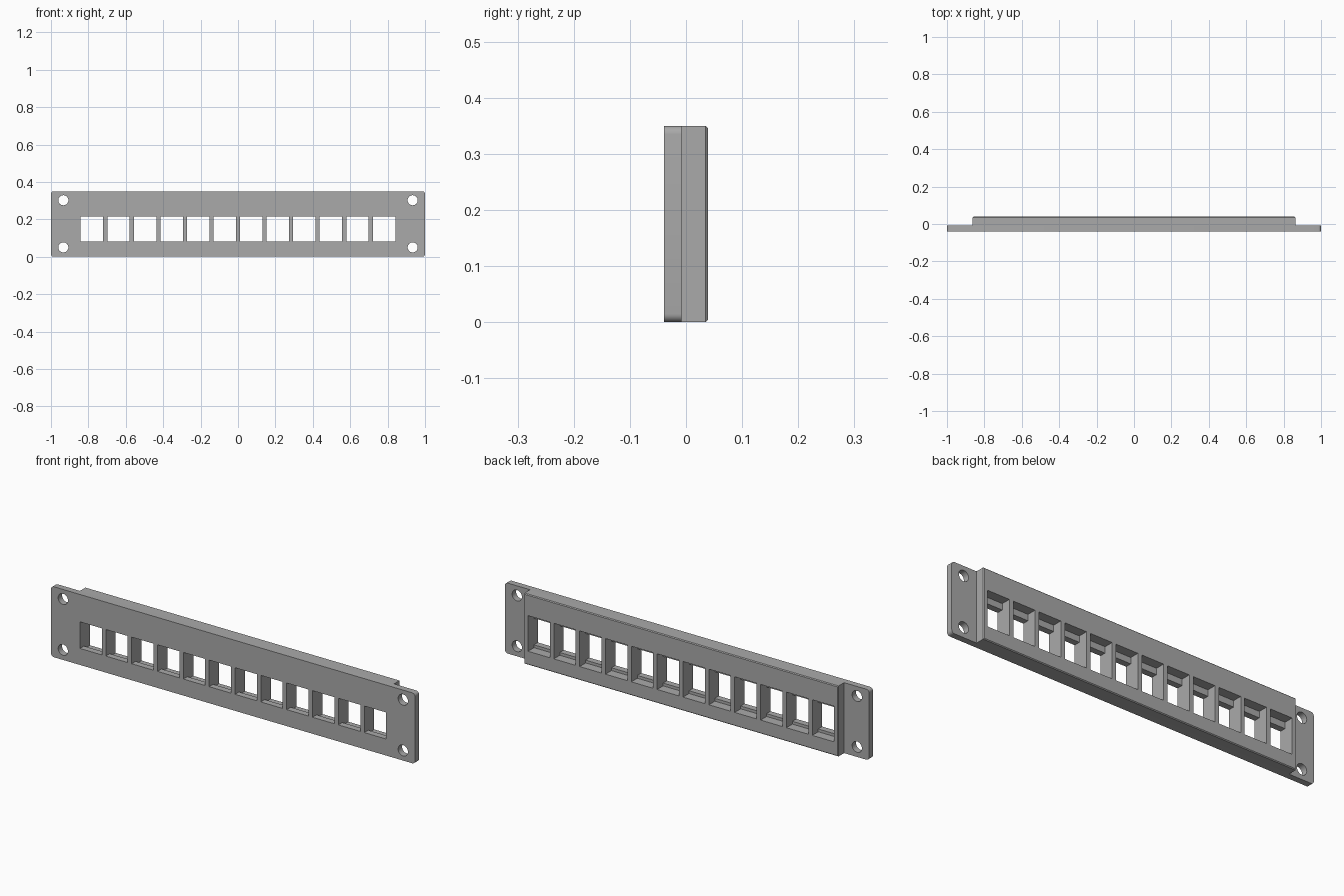
import bpy, bmesh, math
from mathutils import Matrix, Vector

if "Cube" in bpy.data.objects:
    bpy.data.objects.remove(bpy.data.objects["Cube"], do_unlink=True)

HEIGHT = 0.35
FRONT, STEP, BACK = -0.039, -0.008, 0.039
SLOTS, PITCH, SLOT_W = 12, 0.142, 0.12

grey = bpy.data.materials.new("plain grey")
grey.use_nodes = True
grey.diffuse_color = (0.4, 0.4, 0.4, 1)
grey.node_tree.nodes["Principled BSDF"].inputs["Base Color"].default_value = (0.4, 0.4, 0.4, 1)


def add_box(bm, x, y, z):
    """Add a box from (min, max) pairs."""
    size = Vector((x[1] - x[0], y[1] - y[0], z[1] - z[0]))
    mid = Vector((sum(x), sum(y), sum(z))) / 2
    bmesh.ops.create_cube(bm, size=1, matrix=Matrix.Translation(mid) @ Matrix.Diagonal(size).to_4x4())


def finish(bm, name):
    mesh = bpy.data.meshes.new(name)
    bm.to_mesh(mesh)
    bm.free()
    mesh.materials.append(grey)
    obj = bpy.data.objects.new(name, mesh)
    bpy.context.collection.objects.link(obj)
    return obj


def activate(obj):
    bpy.ops.object.select_all(action='DESELECT')
    obj.select_set(True)
    bpy.context.view_layer.objects.active = obj


def cut(obj, cutter):
    cutter.hide_render = True
    mod = obj.modifiers.new("openings", 'BOOLEAN')
    mod.operation = 'DIFFERENCE'
    mod.solver = 'EXACT'
    mod.object = cutter
    activate(obj)
    bpy.ops.object.modifier_apply(modifier=mod.name)
    bpy.data.objects.remove(cutter, do_unlink=True)
    bpy.ops.object.shade_smooth_by_angle(angle=math.radians(30))


def add_slots(bm, z):
    for i in range(SLOTS):
        x = (i - (SLOTS - 1) / 2) * PITCH
        add_box(bm, (x - SLOT_W / 2, x + SLOT_W / 2), (-0.1, 0.1), z)


# Front plate with rounded corners
bm = bmesh.new()
add_box(bm, (-1, 1), (FRONT, STEP), (0, HEIGHT))
corners = [e for e in bm.edges if abs(e.verts[0].co.y - e.verts[1].co.y) > 0.01]
bmesh.ops.bevel(bm, geom=corners, offset=0.015, segments=6, profile=0.5, affect='EDGES')
front_plate = finish(bm, "front_plate")

# Slots and mounting holes through the plate
bm = bmesh.new()
add_slots(bm, (0.082, 0.214))
for x in (-0.934, 0.934):
    for z in (0.05, 0.302):
        bmesh.ops.create_cone(bm, cap_ends=True, segments=32, radius1=0.027, radius2=0.027, depth=0.2,
                              matrix=Matrix.Translation((x, 0, z)) @ Matrix.Rotation(math.pi / 2, 4, 'X'))
cut(front_plate, finish(bm, "plate_cutter"))

# Thicker rear body with a chamfered back rim
bm = bmesh.new()
add_box(bm, (-0.863, 0.863), (STEP, BACK), (0, HEIGHT))
rim = [e for e in bm.edges if all(v.co.y > BACK - 0.001 for v in e.verts)]
bmesh.ops.bevel(bm, geom=rim, offset=0.004, segments=1, affect='EDGES')
rear_body = finish(bm, "rear_body")

# Taller pockets behind each slot
bm = bmesh.new()
add_slots(bm, (0.068, 0.245))
cut(rear_body, finish(bm, "pocket_cutter"))
